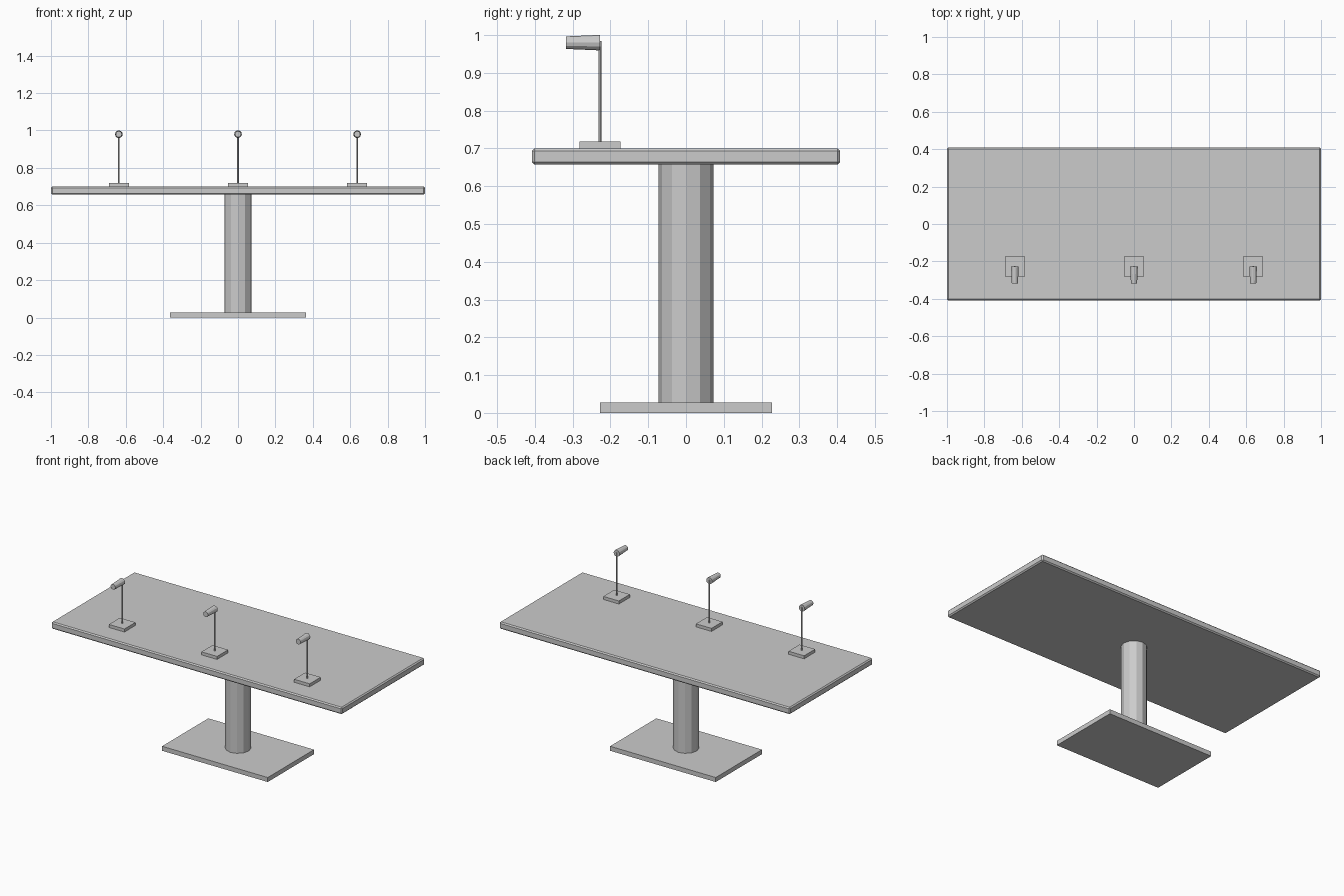
import bpy
from math import radians

cube = bpy.data.objects.get("Cube")
if cube:
    bpy.data.objects.remove(cube, do_unlink=True)

GREY = (0.6, 0.6, 0.6, 1.0)
grey = bpy.data.materials.new("plain grey")
grey.use_nodes = True
grey.diffuse_color = GREY
next(n for n in grey.node_tree.nodes if n.type == "BSDF_PRINCIPLED").inputs["Base Color"].default_value = GREY


def finish(name):
    obj = bpy.context.object
    obj.name = name
    obj.data.materials.append(grey)
    return obj


def slab(name, x, y, bottom, top, width, depth):
    """Box given by its centre, height range and footprint."""
    bpy.ops.mesh.primitive_cube_add(size=1, location=(x, y, (bottom + top) / 2))
    obj = finish(name)
    obj.scale = (width, depth, top - bottom)
    bpy.ops.object.transform_apply(location=False, rotation=False, scale=True)
    return obj


def post(name, x, y, bottom, top, radius, sides):
    """Upright faceted cylinder."""
    bpy.ops.mesh.primitive_cylinder_add(vertices=sides, radius=radius, depth=top - bottom,
                                        location=(x, y, (bottom + top) / 2))
    return finish(name)


# Table: foot plate, pedestal and chamfered top
slab("foot_plate", 0, 0, 0, 0.028, 0.727, 0.454)
post("pedestal", 0, 0, 0.028, 0.66, 0.073, 12)
table_top = slab("table_top", 0, 0, 0.657, 0.70, 2.0, 0.816)
chamfer = table_top.modifiers.new("chamfer", "BEVEL")
chamfer.width = 0.007
chamfer.segments = 1

# Three microphones along the front edge, heads pointing forward
MIC_Y = -0.228
for side, x in (("right", -0.637), ("centre", 0), ("left", 0.637)):
    slab(f"microphone_base_{side}", x, MIC_Y, 0.70, 0.719, 0.107, 0.108)
    post(f"microphone_stem_{side}", x, MIC_Y, 0.719, 0.985, 0.0042, 8)
    bpy.ops.mesh.primitive_cone_add(vertices=12, radius1=0.0205, radius2=0.0165, depth=0.09,
                                    location=(x, MIC_Y - 0.045, 0.98),
                                    rotation=(radians(90), 0, 0))
    finish(f"microphone_head_{side}")
